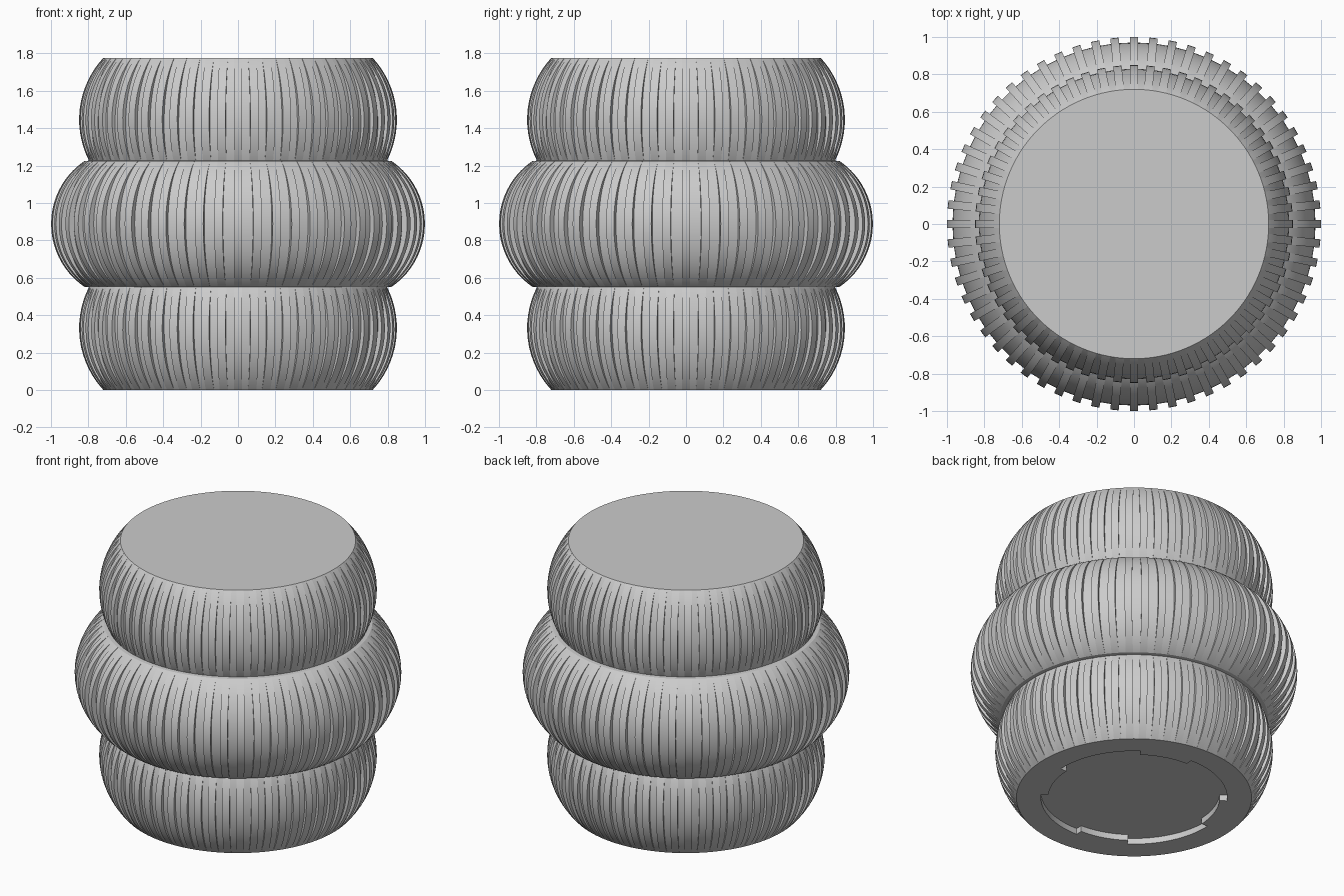
import bpy, bmesh
from math import sin, cos, sqrt, radians, pi

if "Cube" in bpy.data.objects:
    bpy.data.objects.remove(bpy.data.objects["Cube"], do_unlink=True)

HEIGHT, WAIST, RIBS, RIB_WIDTH = 1.776, 0.55, 60, 0.045

grey = bpy.data.materials.new("light grey")
grey.diffuse_color = (0.6, 0.6, 0.6, 1)
grey.use_nodes = True
grey.node_tree.nodes["Principled BSDF"].inputs["Base Color"].default_value = (0.6, 0.6, 0.6, 1)


def bulge(z0, z1, z_mid, r_mid, arc, depth, steps):
    """Circular-arc profile: (z, rib radius, rib depth), depth fading at both ends."""
    points = []
    for i in range(steps + 1):
        t = -cos(pi * i / steps)
        z = z0 + (z1 - z0) * (t + 1) / 2
        r = r_mid - arc + sqrt(arc ** 2 - (z - z_mid) ** 2)
        points.append((z, r, depth * (1 - t * t)))
    return points


# Three stacked bulges, the top one mirroring the bottom one
lower = bulge(0, WAIST, 0.33, 0.85, 0.484, 0.022, 20)
middle = bulge(WAIST, HEIGHT - WAIST, HEIGHT / 2, 1.0, 0.406, 0.03, 28)
upper = [(HEIGHT - z, r, d) for z, r, d in reversed(lower)]
profile = lower + middle[1:-1] + upper

bm = bmesh.new()


def ring(points):
    return [bm.verts.new(p) for p in points]


def bridge(a, b):
    n = len(a)
    for i in range(n):
        j = (i + 1) % n
        bm.faces.new((a[i], a[j], b[j], b[i]))


# Ribbed wall: each rib is a square-edged strip
rings = []
for z, r, depth in profile:
    points = []
    for k in range(RIBS):
        a, h = 2 * pi * k / RIBS, RIB_WIDTH / 2 / r
        for angle, radius in ((a - h, r - depth), (a - h, r), (a + h, r), (a + h, r - depth)):
            points.append((radius * cos(angle), radius * sin(angle), z))
    rings.append(ring(points))
for a, b in zip(rings, rings[1:]):
    bridge(a, b)

# Recess in the base with four inward tabs
outline = []
for k in range(4):
    for start, span, radius in ((54, 34, 0.525), (88, 56, 0.57)):
        for i in range(13):
            a = radians(start + 90 * k + span * i / 12)
            outline.append((radius * cos(a), radius * sin(a)))
mouth = ring([(x, y, 0) for x, y in outline])
floor = ring([(x, y, 0.04) for x, y in outline])
bridge(mouth, floor)
bm.faces.new(floor)

# Merge the ribs where they fade out, then close top and base
bmesh.ops.remove_doubles(bm, verts=bm.verts[:], dist=0.0002)
rim = [e for e in bm.edges if e.is_boundary]
top = [e for e in rim if e.verts[0].co.z > 1]
base = [e for e in rim if e.verts[0].co.z < 1]
bmesh.ops.contextual_create(bm, geom=top)
bmesh.ops.triangle_fill(bm, edges=base, use_beauty=True)
bmesh.ops.recalc_face_normals(bm, faces=bm.faces[:])

mesh = bpy.data.meshes.new("ribbed_body")
bm.to_mesh(mesh)
bm.free()
mesh.materials.append(grey)
body = bpy.data.objects.new("ribbed_body", mesh)
bpy.context.collection.objects.link(body)
bpy.context.view_layer.objects.active = body
body.select_set(True)
bpy.ops.object.shade_smooth_by_angle(angle=radians(30))
